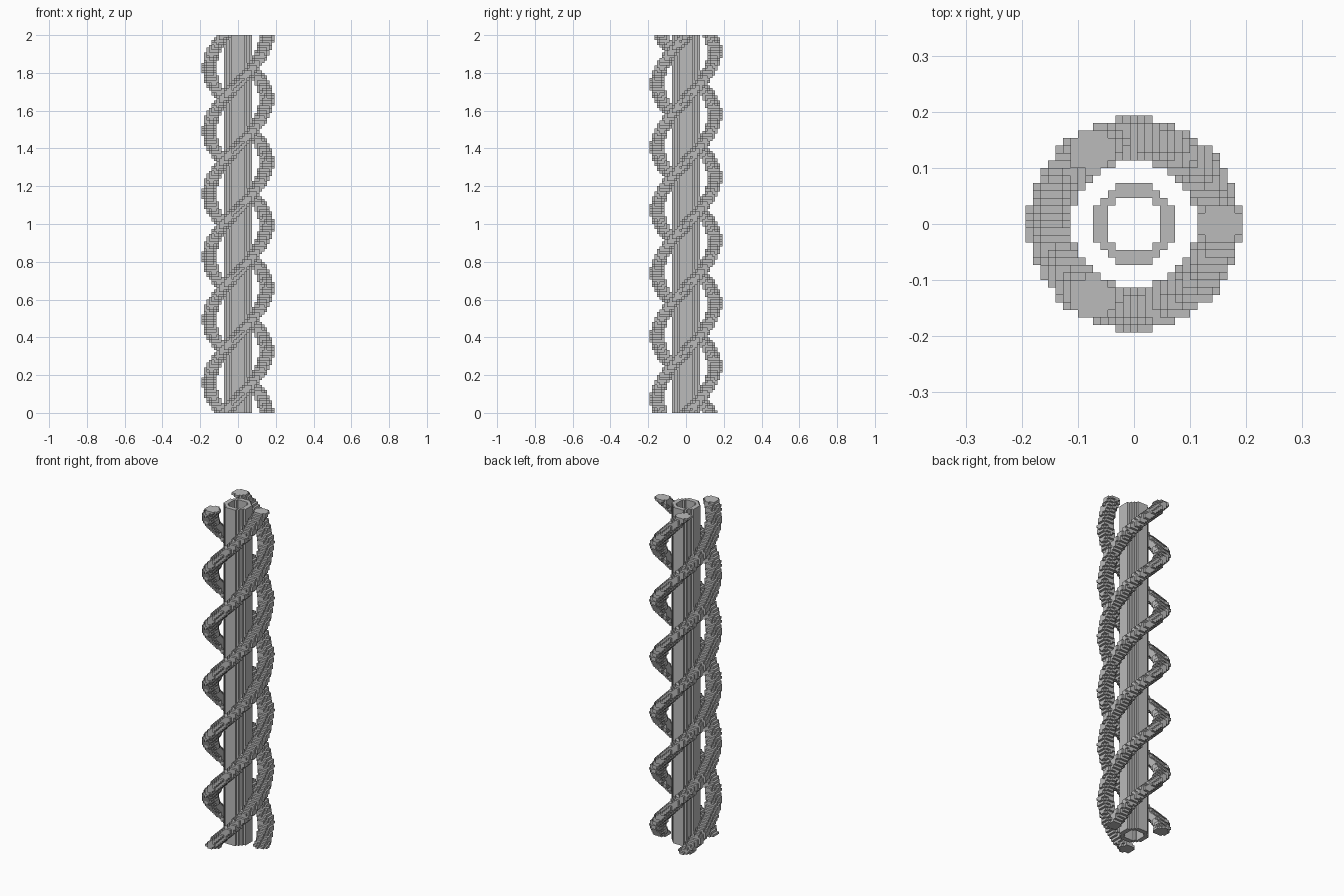
import bpy
import math

if "Cube" in bpy.data.objects:
    bpy.data.objects.remove(bpy.data.objects["Cube"])

V = 2 / 150          # edge of one block
LAYERS = 150         # block layers over the full height
TURNS = 2            # turns of each strand
STRANDS = 3
R_PATH, R_STRAND = 11.25, 2.97   # in blocks

grey = bpy.data.materials.new("grey")
grey.diffuse_color = (0.5, 0.5, 0.5, 1)
grey.use_nodes = True
grey.node_tree.nodes["Principled BSDF"].inputs["Base Color"].default_value = grey.diffuse_color

# Six sides of a block: outward step and its corners, counted in blocks
SIDES = [
    ((1, 0, 0), ((1, 0, 0), (1, 1, 0), (1, 1, 1), (1, 0, 1))),
    ((-1, 0, 0), ((0, 0, 0), (0, 0, 1), (0, 1, 1), (0, 1, 0))),
    ((0, 1, 0), ((0, 1, 0), (0, 1, 1), (1, 1, 1), (1, 1, 0))),
    ((0, -1, 0), ((0, 0, 0), (1, 0, 0), (1, 0, 1), (0, 0, 1))),
    ((0, 0, 1), ((0, 0, 1), (1, 0, 1), (1, 1, 1), (0, 1, 1))),
    ((0, 0, -1), ((0, 0, 0), (0, 1, 0), (1, 1, 0), (1, 0, 0))),
]


def block_object(name, cells, height):
    """Make a mesh of the exposed sides of a set of blocks."""
    index, verts, faces = {}, [], []
    for x, y, z in sorted(cells):
        for (dx, dy, dz), corners in SIDES:
            if (x + dx, y + dy, z + dz) in cells:
                continue
            face = []
            for cx, cy, cz in corners:
                key = (x + cx, y + cy, z + cz)
                if key not in index:
                    index[key] = len(verts)
                    verts.append(((key[0] - 0.5) * V, (key[1] - 0.5) * V, key[2] * height))
                face.append(index[key])
            faces.append(face)
    mesh = bpy.data.meshes.new(name)
    mesh.from_pydata(verts, [], faces)
    mesh.materials.append(grey)
    obj = bpy.data.objects.new(name, mesh)
    bpy.context.collection.objects.link(obj)
    return obj


# Hollow central pipe: full-height columns in a stepped ring
ring = {(x, y, 0) for x in range(-6, 7) for y in range(-6, 7)
        if 3.8 < math.hypot(x, y) < 5.5}
block_object("central_pipe", ring, 2.0)

# Helical strands: a stepped disc turned a little on every layer
for s in range(STRANDS):
    cells = set()
    for k in range(LAYERS):
        a = math.tau * (s / STRANDS + TURNS * (k + 1) / LAYERS)
        px, py = R_PATH * math.cos(a), R_PATH * math.sin(a)
        for x in range(round(px) - 4, round(px) + 5):
            for y in range(round(py) - 4, round(py) + 5):
                if math.hypot(x - px, y - py) <= R_STRAND:
                    cells.add((x, y, k))
    block_object(f"helix_strand_{s + 1}", cells, V)
